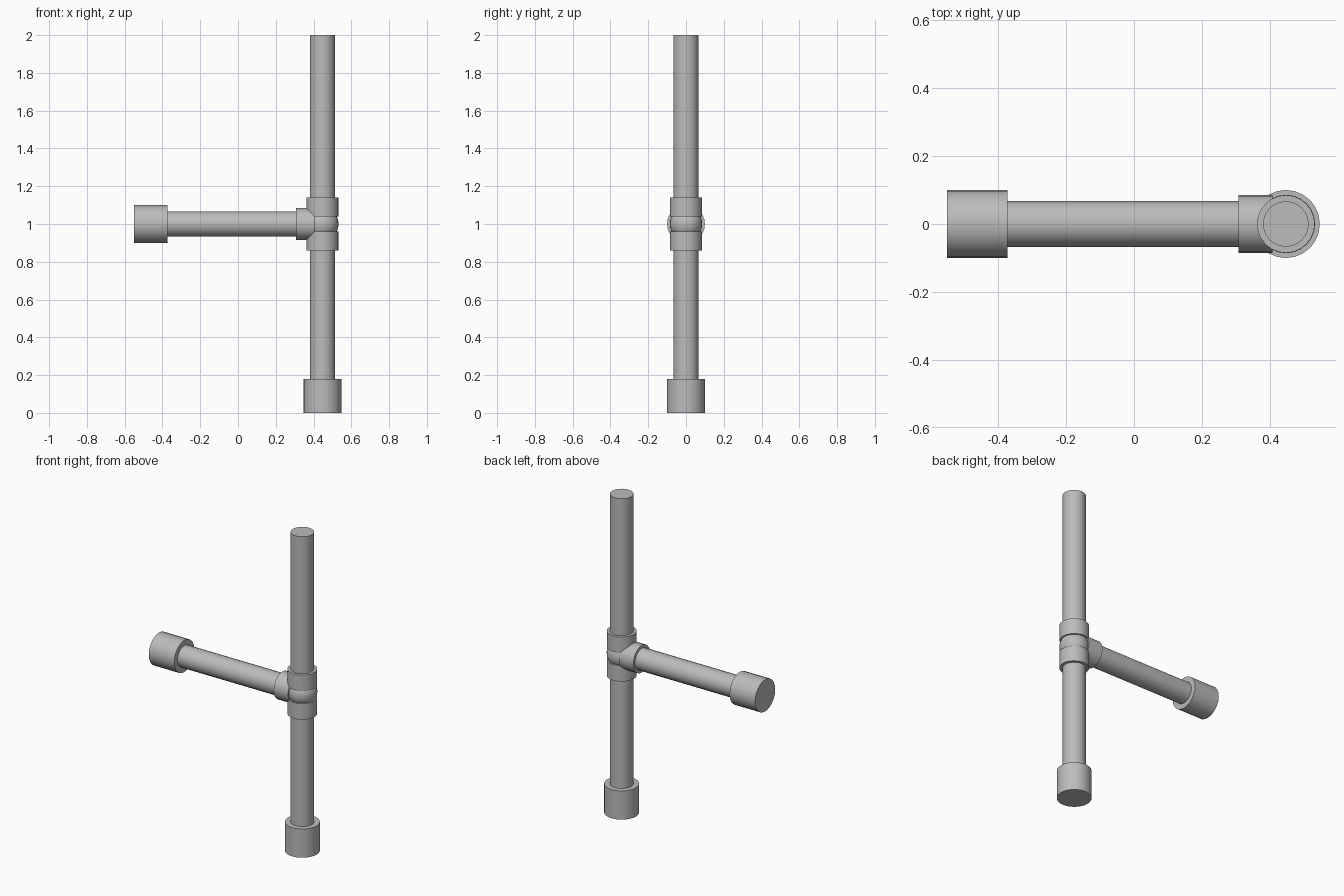
import bpy
import math
from mathutils import Vector

cube = bpy.data.objects.get("Cube")
if cube:
    bpy.data.objects.remove(cube, do_unlink=True)

grey = bpy.data.materials.new("pipe grey")
grey.use_nodes = True
grey.diffuse_color = (0.5, 0.5, 0.5, 1)
grey.node_tree.nodes["Principled BSDF"].inputs["Base Color"].default_value = (0.5, 0.5, 0.5, 1)

HUB = Vector((0.447, 0, 1.0))
UP, DOWN, SIDE = Vector((0, 0, 1)), Vector((0, 0, -1)), Vector((-1, 0, 0))


def finish(name):
    obj = bpy.context.object
    obj.name = name
    obj.data.materials.append(grey)
    bpy.ops.object.shade_smooth_by_angle(angle=math.radians(40))
    return obj


def rod(name, direction, start, end, radius):
    """Closed cylinder running outward from the hub between two distances."""
    bpy.ops.mesh.primitive_cylinder_add(
        vertices=24, radius=radius, depth=end - start,
        location=HUB + direction * (start + end) / 2,
        rotation=direction.to_track_quat('Z', 'Y').to_euler())
    return finish(name)


# Three arms, each a pipe with a collar next to the hub
for label, direction in (("upper", UP), ("lower", DOWN), ("side", SIDE)):
    rod(label + "_pipe", direction, 0, 1.0 if direction == UP else 0.95, 0.067)
    rod(label + "_collar", direction, 0.04, 0.14, 0.085)

# End caps
rod("lower_cap", DOWN, 0.82, 1.0, 0.1)
rod("side_cap", SIDE, 0.82, 0.997, 0.1)

# Ball at the centre of the joint
bpy.ops.mesh.primitive_uv_sphere_add(segments=24, ring_count=12, radius=0.086, location=HUB)
finish("joint_ball")
